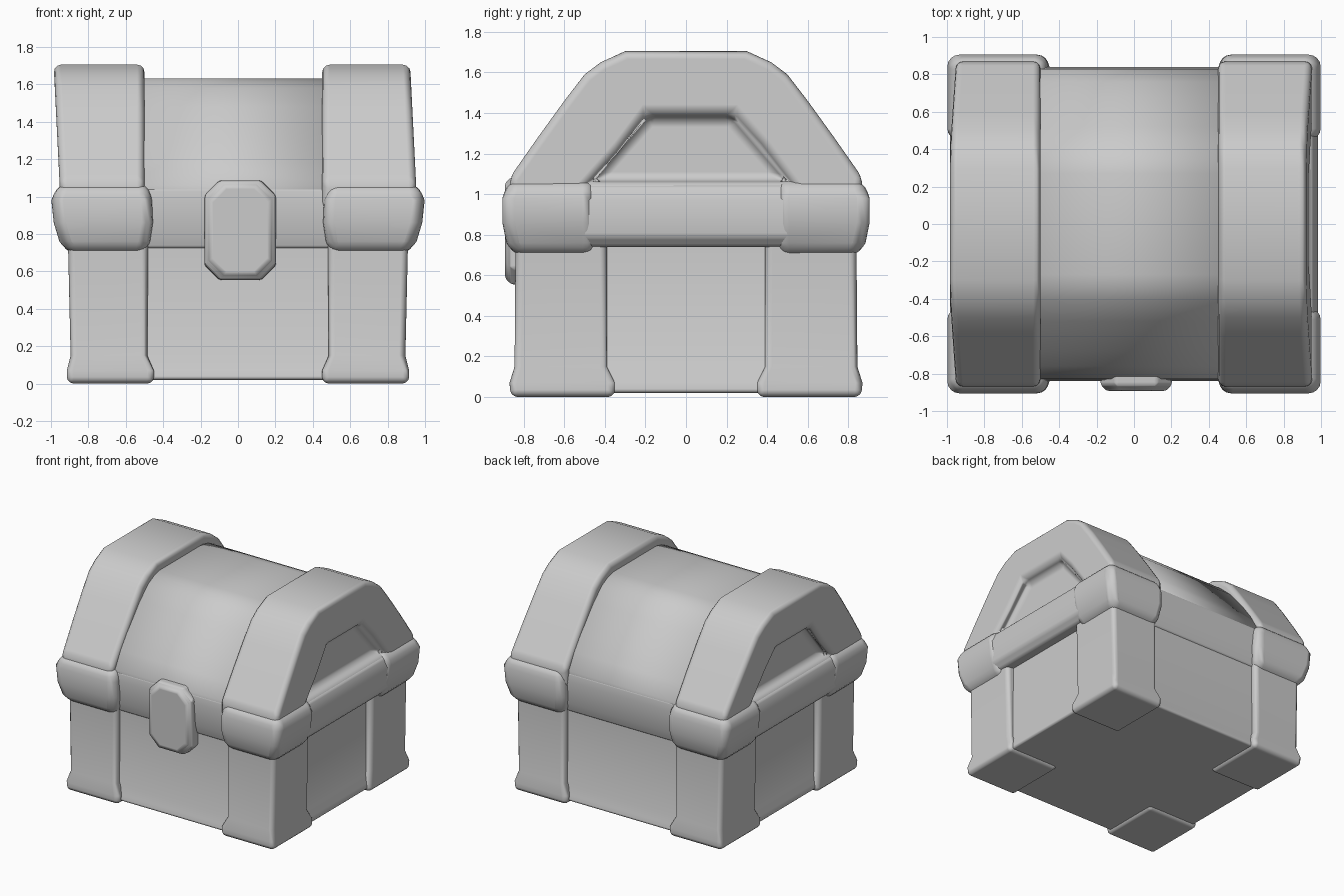
import bpy, bmesh

if "Cube" in bpy.data.objects:
    bpy.data.objects.remove(bpy.data.objects["Cube"])


def loft(name, rings, bevel=0.03, segments=3, mirror=(False, False)):
    """Skin a closed solid through rings of equal point count."""
    bm = bmesh.new()
    loops = [[bm.verts.new(p) for p in ring] for ring in rings]
    n = len(loops[0])
    for a, b in zip(loops, loops[1:]):
        for i in range(n):
            j = (i + 1) % n
            bm.faces.new((a[i], a[j], b[j], b[i]))
    bm.faces.new(loops[0][::-1])
    bm.faces.new(loops[-1])
    bmesh.ops.recalc_face_normals(bm, faces=bm.faces[:])
    mesh = bpy.data.meshes.new(name)
    bm.to_mesh(mesh)
    bm.free()
    mesh.shade_smooth()
    ob = bpy.data.objects.new(name, mesh)
    bpy.context.collection.objects.link(ob)
    if any(mirror):
        m = ob.modifiers.new("Mirror", 'MIRROR')
        m.use_axis = (mirror[0], mirror[1], False)
        m.use_mirror_merge = False
    if bevel:
        add_bevel(ob, bevel, segments)
    return ob


def add_bevel(ob, width, segments=3):
    b = ob.modifiers.new("Bevel", 'BEVEL')
    b.width, b.segments = width, segments
    b.limit_method, b.angle_limit = 'ANGLE', 0.55
    b.harden_normals = True


def rect(x0, x1, y0, y1, z):
    return [(x0, y0, z), (x1, y0, z), (x1, y1, z), (x0, y1, z)]


def arch(half):
    """Symmetric yz outline from one half, right foot to left foot."""
    return half + [(-y, z) for y, z in reversed(half)]


# Lower box with slightly flared foot
loft("chest_body", [rect(-x, x, -y, y, z) for x, y, z in
     [(0.89, 0.83, 0.02), (0.885, 0.82, 0.07), (0.855, 0.795, 0.13), (0.85, 0.795, 0.85)]], 0.02)

# Four thick corner posts
loft("corner_posts", [rect(a, b, c, d, z) for a, b, c, d, z in
     [(0.45, 0.915, 0.35, 0.865, 0.0), (0.45, 0.915, 0.35, 0.87, 0.07),
      (0.485, 0.895, 0.39, 0.845, 0.15), (0.48, 0.91, 0.39, 0.84, 0.80)]],
     0.035, mirror=(True, True))

# Rim: straight side and front rails, swollen corners
loft("rim_sides", [rect(0.5, x, -0.6, 0.6, z) for x, z in
     [(0.92, 0.74), (0.965, 0.79), (0.985, 0.97), (0.95, 1.045)]], 0.02, mirror=(True, False))
loft("rim_front_back", [rect(-0.6, 0.6, 0.5, y, z) for y, z in
     [(0.80, 0.72), (0.825, 0.80), (0.84, 0.98), (0.83, 1.05)]], 0.02, mirror=(False, True))
loft("rim_corners", [rect(a, b, 0.45, d, z) for a, b, d, z in
     [(0.50, 0.90, 0.84, 0.69), (0.47, 0.955, 0.885, 0.76), (0.455, 0.985, 0.905, 0.86),
      (0.46, 0.998, 0.905, 0.98), (0.48, 0.96, 0.875, 1.07)]], 0.06, 4, (True, True))

# Lid barrel between the bands
barrel = arch([(0.83, 0.9), (0.83, 1.06), (0.76, 1.18), (0.68, 1.29), (0.52, 1.48),
               (0.41, 1.58), (0.34, 1.615), (0.27, 1.632)])
loft("lid_barrel", [[(x, y, z) for y, z in barrel] for x in (-0.7, 0.7)], 0)

# Lid end bands, leaning a little, with a trapezoid recess on each outer face
band = arch([(0.87, 0.93), (0.87, 1.08), (0.73, 1.28), (0.6, 1.46), (0.5, 1.59),
             (0.42, 1.65), (0.3, 1.705)])
for side, label, inner, lean in ((-1, "left", 0.5, 0.05), (1, "right", 0.45, -0.05)):
    def outer(z, lean=lean):
        return 0.953 + lean * (z - 1.05)
    end = loft("lid_band_" + label,
               [[(side * inner, y, z) for y, z in band],
                [(side * outer(z), y, z) for y, z in band]], 0)

    def trapezoid(depth, grow):
        pts = [(0.52 + grow, 1.055 - grow * 0.5), (0.24 + grow * 0.6, 1.40 + grow),
               (-0.20 - grow * 0.6, 1.40 + grow), (-0.48 - grow, 1.055 - grow * 0.5)]
        return [(side * (outer(z) + depth), y, z) for y, z in pts]
    cutter = loft("recess_cutter_" + label, [trapezoid(-0.08, -0.03), trapezoid(0.08, 0.03)], 0)
    cutter.hide_render = True
    cutter.hide_viewport = True
    cutter.display_type = 'WIRE'
    cut = end.modifiers.new("Recess", 'BOOLEAN')
    cut.object, cut.operation, cut.solver = cutter, 'DIFFERENCE', 'EXACT'
    add_bevel(end, 0.04, 3)

# Eight-sided clasp on the front


def octagon(y, inset):
    w, h, c = 0.195 - inset, 0.27 - inset, 0.08
    pts = [(w, h - c), (w - c, h), (c - w, h), (-w, h - c),
           (-w, c - h), (c - w, -h), (w - c, -h), (w, c - h)]
    return [(0.012 + px, y, 0.82 + pz) for px, pz in pts]


loft("clasp", [octagon(-0.7, 0), octagon(-0.86, 0.005), octagon(-0.892, 0.035)], 0.015)
